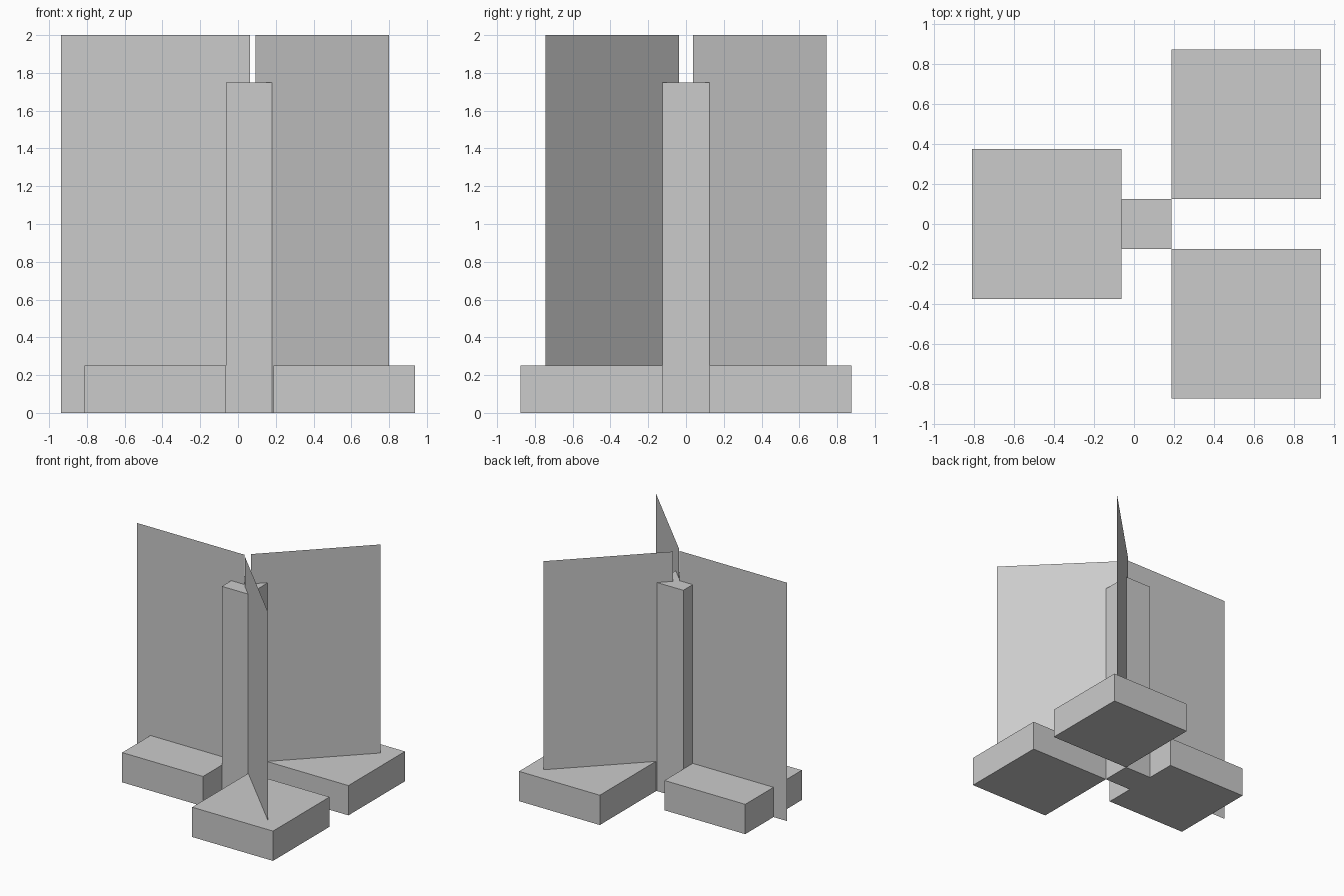
import bpy
from math import radians, cos, sin

if "Cube" in bpy.data.objects:
    bpy.data.objects.remove(bpy.data.objects["Cube"])


def make_object(name, verts, faces):
    mesh = bpy.data.meshes.new(name)
    mesh.from_pydata(verts, [], faces)
    obj = bpy.data.objects.new(name, mesh)
    bpy.context.collection.objects.link(obj)
    return obj


def box(name, center, size, height):
    # Box standing on the ground
    bpy.ops.mesh.primitive_cube_add(size=1, location=(*center, height / 2))
    obj = bpy.context.object
    obj.name = name
    obj.scale = (size, size, height)
    bpy.ops.object.transform_apply(location=True, rotation=False, scale=True)


def panel(name, start, angle):
    # Paper-thin upright sheet, 1 long and 2 tall
    x, y = start
    ex, ey = x + cos(radians(angle)), y + sin(radians(angle))
    make_object(name, [(x, y, 0), (ex, ey, 0), (ex, ey, 2), (x, y, 2)],
                [(0, 1, 2, 3)])


# Central rod
box("center_rod", (0.0625, 0), 0.25, 1.75)

# Three square feet
box("left_foot", (-0.4375, 0), 0.75, 0.25)
for side, s in (("front", -1), ("back", 1)):
    box(side + "_foot", (0.5625, s * 0.5), 0.75, 0.25)

# Three radiating sheets
panel("left_panel", (0.0625, 0), 180)
for side, s in (("front", -1), ("back", 1)):
    panel(side + "_panel", (0.093, s * 0.037), s * 45)
